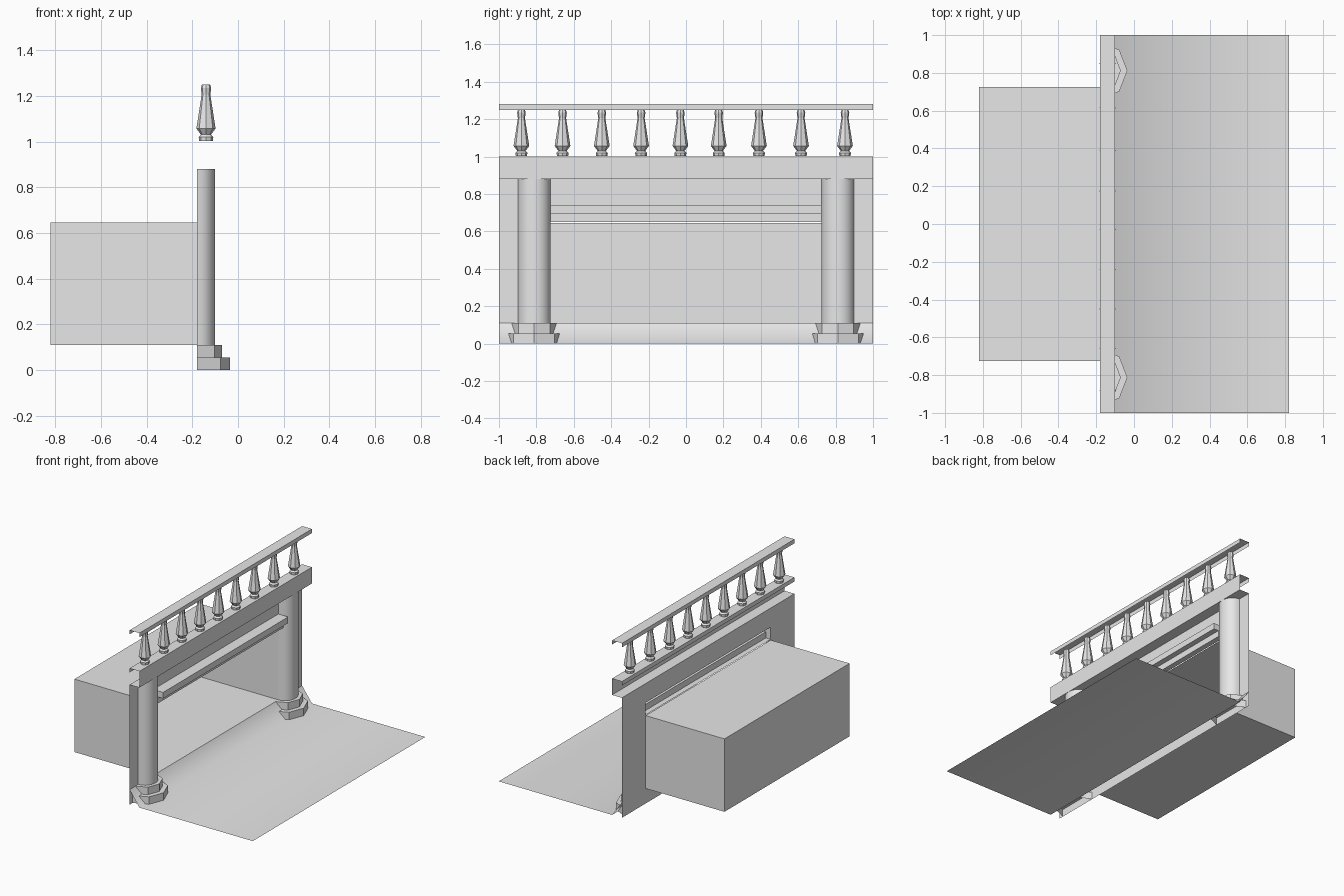
import bpy, bmesh
from math import cos, sin, pi

cube = bpy.data.objects.get("Cube")
if cube:
    bpy.data.objects.remove(cube)

stone = bpy.data.materials.new("plain_grey_stone")
stone.use_nodes = True
stone.diffuse_color = (0.8, 0.8, 0.8, 1)
stone.node_tree.nodes["Principled BSDF"].inputs["Base Color"].default_value = stone.diffuse_color

BACK, FRONT = -0.18, -0.10      # wall plane and front line of the beam
ROOM = 0.725                    # half width of the opening


def finish(name, bm, smooth=False):
    mesh = bpy.data.meshes.new(name)
    bm.to_mesh(mesh)
    bm.free()
    mesh.materials.append(stone)
    for p in mesh.polygons:
        p.use_smooth = smooth and abs(p.normal.z) < 2 and len(p.vertices) == 4
    obj = bpy.data.objects.new(name, mesh)
    bpy.context.scene.collection.objects.link(obj)
    return obj


def strip(name, profile, half, caps=False, smooth=False):
    """Sweep an x-z profile along y, leaving it an open sheet."""
    bm = bmesh.new()
    rows = [[bm.verts.new((x, y, z)) for x, z in profile] for y in (-half, half)]
    a, b = rows
    for i in range(len(profile) - 1):
        bm.faces.new((a[i], a[i + 1], b[i + 1], b[i]))
    if caps:
        bm.faces.new(a[::-1])
        bm.faces.new(b)
    return finish(name, bm, smooth)


def half_prism(name, y, rx, ry, z0, z1, sides, smooth=False):
    """Half round or half polygon standing against the wall."""
    bm = bmesh.new()
    angles = [pi * (i / sides - 0.5) for i in range(sides + 1)]
    low, top = [[bm.verts.new((BACK + rx * cos(t), y + ry * sin(t), z)) for t in angles]
                for z in (z0, z1)]
    for i in range(sides):
        bm.faces.new((low[i], low[i + 1], top[i + 1], top[i]))
    rim = [bm.verts.new(v.co) for v in top]
    bm.faces.new(rim)
    return finish(name, bm, smooth)


def lathe(name, x, y, profile, sides):
    bm = bmesh.new()
    rings = [[bm.verts.new((x + r * cos(2 * pi * i / sides), y + r * sin(2 * pi * i / sides), z))
              for i in range(sides)] for r, z in profile]
    for a, b in zip(rings, rings[1:]):
        for i in range(sides):
            j = (i + 1) % sides
            bm.faces.new((a[i], a[j], b[j], b[i]))
    bm.faces.new(rings[0][::-1])
    bm.faces.new(rings[-1])
    return finish(name, bm)


# Floor sheet with a sloping skirt at the wall
strip("floor", [(BACK, 0.11), (FRONT, 0), (0.82, 0)], 1, smooth=True)

# Wall sheet with an opening into the room
bm = bmesh.new()
ys, zs = (-1, -ROOM, ROOM, 1), (0, 0.11, 0.74, 0.88)
grid = [[bm.verts.new((BACK, y, z)) for y in ys] for z in zs]
for r in range(3):
    for c in range(3):
        if (r, c) != (1, 1):
            bm.faces.new((grid[r][c], grid[r][c + 1], grid[r + 1][c + 1], grid[r + 1][c]))
finish("wall", bm)

# Room box behind the opening
strip("room", [(BACK, 0.11), (-0.82, 0.11), (-0.82, 0.645), (BACK, 0.645)], ROOM, caps=False)
bm = bmesh.new()
for y in (-ROOM, ROOM):
    ring = [(BACK, 0.11), (-0.82, 0.11), (-0.82, 0.645), (BACK, 0.645)]
    vs = [bm.verts.new((x, y, z)) for x, z in ring]
    bm.faces.new(vs if y > 0 else vs[::-1])
finish("room_side_walls", bm)

# Stepped moulding over the opening
strip("moulding", [(BACK, 0.74), (FRONT, 0.74), (FRONT, 0.695), (-0.14, 0.695),
                   (-0.14, 0.65), (BACK, 0.65)], ROOM, caps=False)
bm = bmesh.new()
for y in (-ROOM, ROOM):
    for depth, z0, z1 in ((FRONT, 0.695, 0.74), (-0.14, 0.65, 0.695)):
        vs = [bm.verts.new((x, y, z)) for x, z in
              ((BACK, z0), (BACK, z1), (depth, z1), (depth, z0))]
        bm.faces.new(vs if y > 0 else vs[::-1])
finish("moulding_ends", bm)

# Beam and handrail, hollow channels with open ends
strip("beam", [(BACK, 0.97), (BACK, 1), (FRONT, 1), (FRONT, 0.88), (BACK, 0.88)], 1)
strip("handrail", [(BACK, 1.25), (BACK, 1.28), (FRONT, 1.28), (FRONT, 1.25)], 1)

# Columns on stepped eight-sided bases
for side, y in (("right", -0.812), ("left", 0.812)):
    half_prism("column_" + side, y, 0.08, 0.0875, 0.11, 0.88, 10, smooth=True)
    half_prism("base_upper_" + side, y, 0.11, 0.12, 0.055, 0.11, 4)
    half_prism("base_lower_" + side, y, 0.145, 0.155, 0, 0.055, 4)

# Balusters
turned = [(0.03, 1.003), (0.032, 1.02), (0.022, 1.03), (0.042, 1.057),
          (0.019, 1.205), (0.023, 1.235), (0.018, 1.25)]
for n, y in enumerate((-0.88, -0.66, -0.45, -0.24, -0.03, 0.175, 0.39, 0.615, 0.85)):
    lathe("baluster_%d" % (n + 1), -0.14, y, turned, 8)
